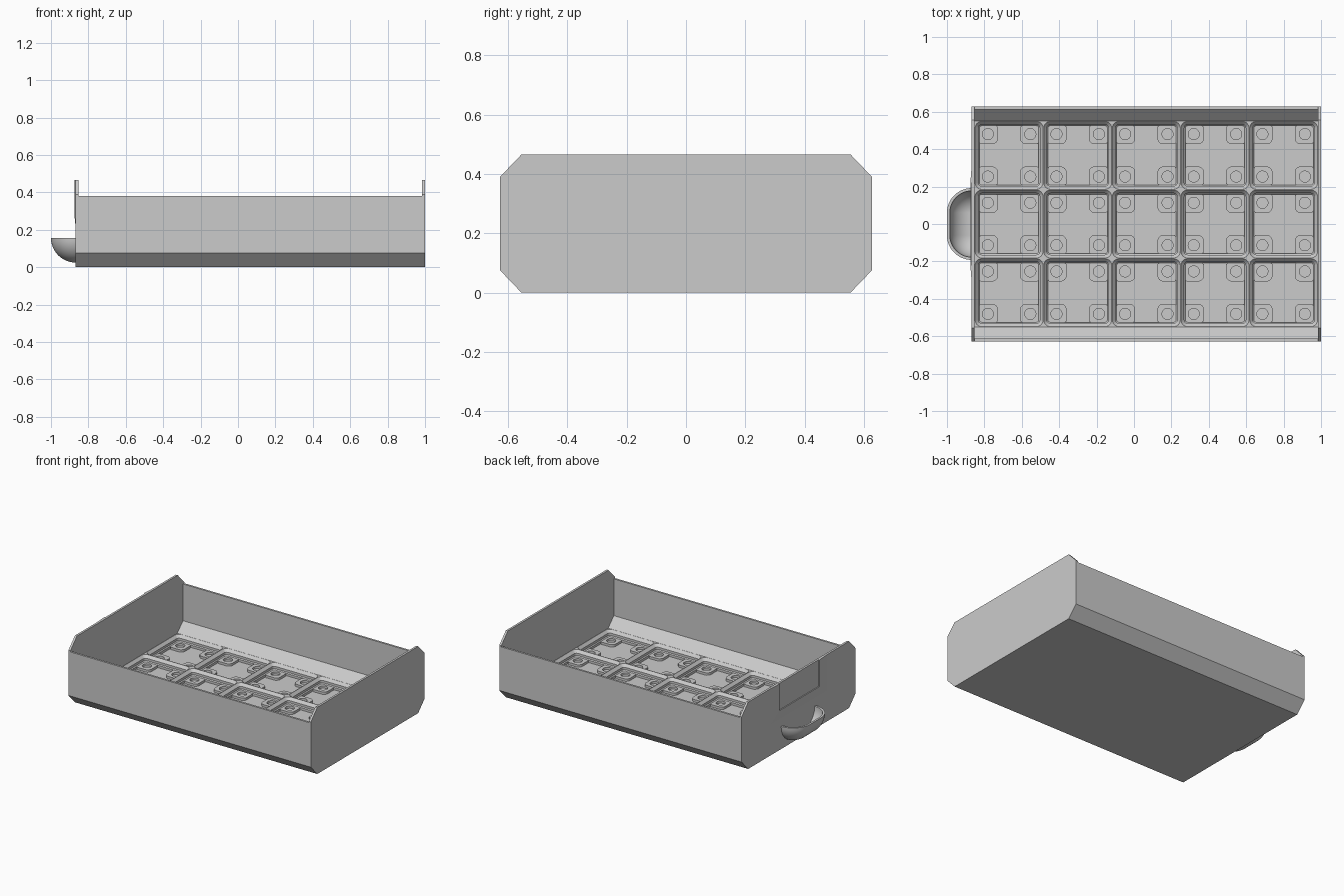
import bpy, bmesh, math

if "Cube" in bpy.data.objects:
    bpy.data.objects.remove(bpy.data.objects["Cube"])

grey = bpy.data.materials.new("light_grey")
grey.diffuse_color = (0.6, 0.6, 0.6, 1)
grey.use_nodes = True
grey.node_tree.nodes["Principled BSDF"].inputs["Base Color"].default_value = grey.diffuse_color

X0, X1 = -0.868, 1.0          # outer faces of the end panels
WALL = 0.015
PITCH, GRID_TOP, FLOOR = 0.367, 0.063, 0.006
GRID_X = (X0 + X1) / 2


def finish(name, bm, smooth=False):
    bmesh.ops.remove_doubles(bm, verts=bm.verts, dist=1e-5)
    bmesh.ops.recalc_face_normals(bm, faces=bm.faces)
    me = bpy.data.meshes.new(name)
    bm.to_mesh(me)
    bm.free()
    me.materials.append(grey)
    ob = bpy.data.objects.new(name, me)
    bpy.context.collection.objects.link(ob)
    if smooth:
        bpy.ops.object.select_all(action='DESELECT')
        ob.select_set(True)
        bpy.context.view_layer.objects.active = ob
        bpy.ops.object.shade_smooth_by_angle(angle=math.radians(30))
    return ob


def loft(bm, loops, closed=True, cap=False):
    """Join successive point loops with quads; optionally cap the last loop."""
    rows = [[bm.verts.new(p) for p in loop] for loop in loops]
    n = len(rows[0])
    for a, b in zip(rows, rows[1:]):
        for i in range(n if closed else n - 1):
            j = (i + 1) % n
            bm.faces.new((a[i], a[j], b[j], b[i]))
    if cap:
        bm.faces.new(rows[-1])
    return rows


def prism_x(name, profile, xa, xb):
    """Extrude a (y, z) profile along x."""
    bm = bmesh.new()
    rows = loft(bm, [[(x, y, z) for y, z in profile] for x in (xa, xb)])
    for r in rows:
        bm.faces.new(r)
    return finish(name, bm)


# Long walls, sloped lower edges and bottom in one trough section
half = [(0.555, 0), (0.627, 0.075), (0.627, 0.382), (0.613, 0.382),
        (0.613, 0.126), (0.55, GRID_TOP), (0.55, 0.003)]
prism_x("trough", half + [(-y, z) for y, z in reversed(half)], X0 + WALL, X1 - WALL)

# Octagonal end panels
half = [(0.555, 0), (0.627, 0.075), (0.627, 0.39), (0.555, 0.465)]
octagon = half + [(-y, z) for y, z in reversed(half)]
prism_x("handle_end_panel", octagon, X0, X0 + WALL)
prism_x("plain_end_panel", octagon, X1 - WALL, X1)


def rounded_square(cx, cy, h, r, z, steps=6):
    pts = []
    for q in range(4):
        sx, sy = ((1, 1), (-1, 1), (-1, -1), (1, -1))[q]
        for k in range(steps + 1):
            a = math.pi / 2 * (q + k / steps)
            pts.append((cx + sx * (h - r) + r * math.cos(a),
                        cy + sy * (h - r) + r * math.sin(a), z))
    return pts


def add_pocket(bm, cx, cy):
    """One grid pocket: ridge, stepped sides and recessed floor."""
    # (half size, corner radius, height)
    steps = [(0.1815, 0.035, GRID_TOP), (0.1645, 0.0185, GRID_TOP - 0.0185),
             (0.1645, 0.0185, GRID_TOP - 0.0345), (0.1585, 0.0125, GRID_TOP - 0.0406),
             (0.1585, 0.0125, FLOOR)]
    loops = [rounded_square(cx, cy, PITCH / 2, 0, GRID_TOP)]
    loops += [rounded_square(cx, cy, h, r, z) for h, r, z in steps]
    # the square border has coincident corner points, so weld it afterwards
    loft(bm, loops, cap=True)


def add_pad(bm, cx, cy, sx, sy):
    """Corner pad with a round magnet recess."""
    n, c, top = 40, 0.1135, GRID_TOP - 0.0406
    outer, hole = [], []
    for i in range(n):
        a = 2 * math.pi * i / n
        ca, sa = math.cos(a), math.sin(a)
        t = min((0.045 if v > 0 else 0.0535) / max(abs(v), 1e-6) for v in (ca, sa))
        if ca < 0 and sa < 0:
            t = min(t, 0.063)
        outer.append((ca * t, sa * t))
        hole.append((ca * 0.0295, sa * 0.0295))

    def at(pts, z):
        return [(cx + sx * (c + x), cy + sy * (c + y), z) for x, y in pts]

    loft(bm, [at(outer, FLOOR), at(outer, top), at(hole, top), at(hole, FLOOR + 0.001)],
         cap=True)


# Five by three storage grid
pockets, pads = bmesh.new(), bmesh.new()
for i in range(5):
    for j in range(3):
        cx, cy = GRID_X + (i - 2) * PITCH, (j - 1) * PITCH
        add_pocket(pockets, cx, cy)
        for sx in (-1, 1):
            for sy in (-1, 1):
                add_pad(pads, cx, cy, sx, sy)
bmesh.ops.dissolve_degenerate(pockets, dist=1e-6, edges=pockets.edges)
finish("grid_pockets", pockets, True)
finish("magnet_pads", pads, True)

# Scoop handle: quarter-round shell, open at the top
TOP, OFFSET, N = 0.157, 0.06, 12


def scoop_loop(r, phi):
    pts = []
    for side in (1, -1):
        for k in range(N + 1):
            a = math.pi / 2 * (k / N + (0 if side > 0 else 1))
            pts.append((X0 - r * math.cos(phi) * math.sin(a),
                        side * OFFSET + r * math.cos(phi) * math.cos(a),
                        TOP - r * math.sin(phi)))
    return pts


bm = bmesh.new()
angles = [math.pi / 2 * k / N for k in range(N + 1)]
loft(bm, [scoop_loop(0.132, p) for p in reversed(angles)]
     + [scoop_loop(0.117, p) for p in angles], closed=False)
bmesh.ops.dissolve_degenerate(bm, dist=1e-6, edges=bm.edges)
finish("scoop_handle", bm, True)

# Tapered label frame around a shallow card recess
bm = bmesh.new()


def frame(x, y, zb):
    return [(x, y, 0.465), (x, y, zb), (x, -y, zb), (x, -y, 0.465)]


rows = loft(bm, [frame(X0, 0.31, 0.215), frame(X0 - 0.007, 0.22, 0.28),
                 frame(X0, 0.22, 0.28)], closed=False)
for k in (0, 3):
    bm.faces.new([r[k] for r in rows])
finish("label_frame", bm)
